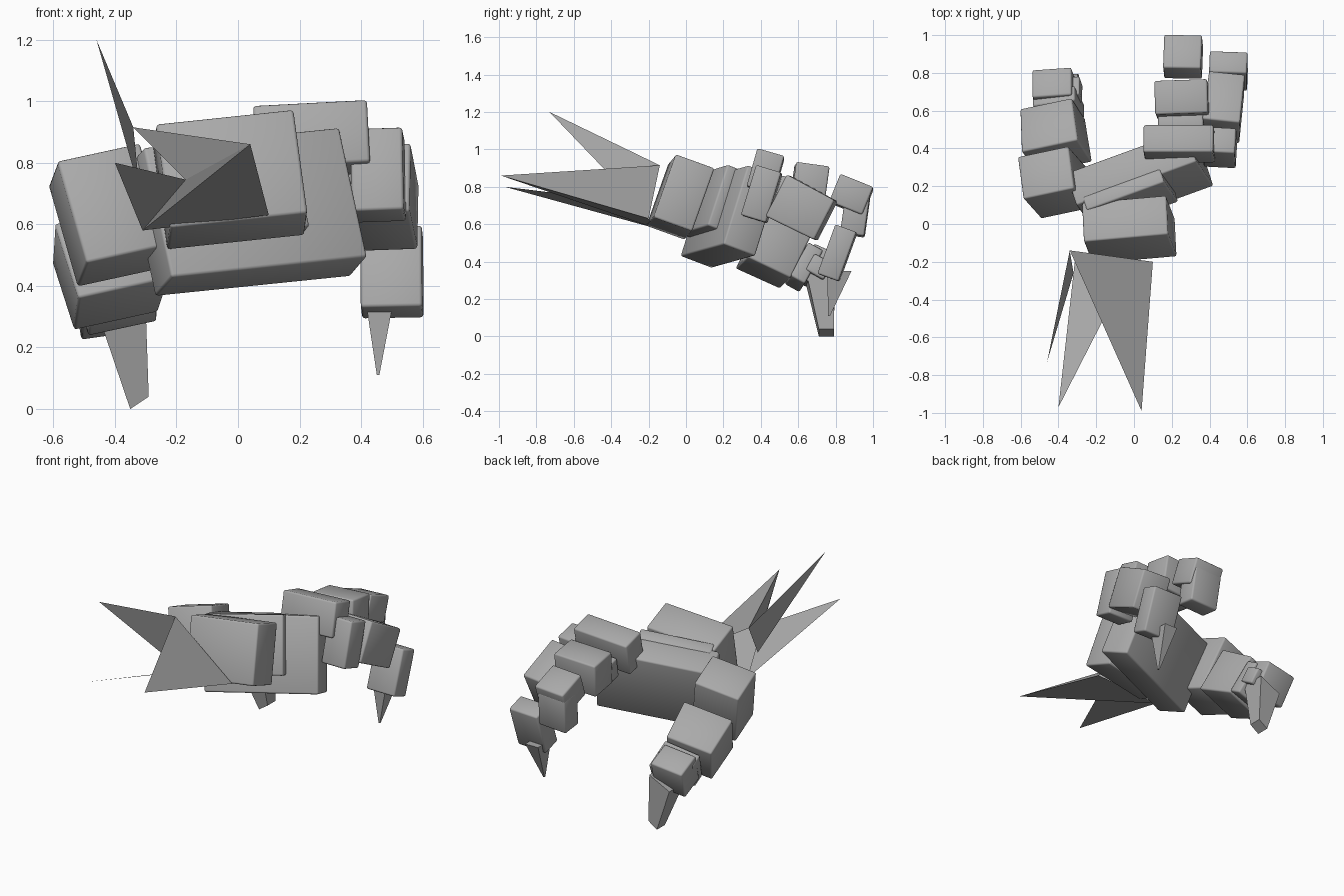
import bpy, bmesh, math
from mathutils import Vector, Euler

if "Cube" in bpy.data.objects:
    bpy.data.objects.remove(bpy.data.objects["Cube"])

grey = bpy.data.materials.new("mid grey")
grey.diffuse_color = (0.4, 0.4, 0.4, 1)
grey.use_nodes = True
grey.node_tree.nodes["Principled BSDF"].inputs["Base Color"].default_value = grey.diffuse_color


def finish(name, bm, smooth):
    if smooth:
        bmesh.ops.recalc_face_normals(bm, faces=bm.faces)
    me = bpy.data.meshes.new(name)
    bm.to_mesh(me)
    bm.free()
    me.materials.append(grey)
    ob = bpy.data.objects.new(name, me)
    bpy.context.collection.objects.link(ob)
    if smooth:
        bpy.ops.object.select_all(action='DESELECT')
        ob.select_set(True)
        bpy.context.view_layer.objects.active = ob
        bpy.ops.object.shade_smooth_by_angle(angle=math.radians(50))
    return ob


def block(name, centre, size, rot=(0, 0, 0), taper=1.0, bevel=0.01):
    """Armour block; taper scales the far (+y) end."""
    bm = bmesh.new()
    bmesh.ops.create_cube(bm, size=1)
    for v in bm.verts:
        k = taper if v.co.y > 0 else 1
        v.co = Vector((v.co.x * size[0] * k, v.co.y * size[1], v.co.z * size[2] * k))
    bmesh.ops.bevel(bm, geom=bm.edges[:], offset=bevel, segments=2,
                    profile=0.5, affect='EDGES')
    m = Euler([math.radians(a) for a in rot]).to_matrix()
    for v in bm.verts:
        v.co = m @ v.co + Vector(centre)
    return finish(name, bm, True)


def claw(name, base, tip, base_size, tip_size):
    """Four-sided tapering claw, cross-sections level in y."""
    bm = bmesh.new()
    rings = []
    for c, s in ((base, base_size), (tip, tip_size)):
        rings.append([bm.verts.new((c[0] + sx * s[0] / 2, c[1] + sy * s[1] / 2, c[2] + sx * s[2] / 2))
                      for sx, sy in ((-1, -1), (1, -1), (1, 1), (-1, 1))])
    bm.faces.new(rings[0])
    bm.faces.new(rings[1])
    for i in range(4):
        j = (i + 1) % 4
        bm.faces.new((rings[0][i], rings[0][j], rings[1][j], rings[1][i]))
    return finish(name, bm, True)


# wrist, cuff and palm
block("wrist", (-0.025, -0.03, 0.745), (0.45, 0.22, 0.36), (-20, -6, 5))
block("cuff", (-0.02, 0.13, 0.72), (0.44, 0.08, 0.35), (-21, -6, 20))
block("palm", (0.03, 0.235, 0.64), (0.68, 0.19, 0.45), (-20, -5.5, 20))

# thumb
block("thumb_root", (-0.42, 0.22, 0.63), (0.28, 0.24, 0.36), (-20, -12, 12))
block("thumb_middle", (-0.42, 0.47, 0.455), (0.31, 0.26, 0.28), (-28, -12, 12), 0.92)
block("thumb_joint", (-0.40, 0.63, 0.37), (0.23, 0.09, 0.21), (-30, -12, 8))
block("thumb_end", (-0.42, 0.71, 0.36), (0.21, 0.16, 0.20), (-25, -8, 4))
block("thumb_knuckle", (-0.31, 0.71, 0.37), (0.06, 0.11, 0.10), (-30, -8, 4))
claw("thumb_claw", (-0.37, 0.72, 0.30), (-0.32, 0.75, 0.02),
     (0.14, 0.15, 0.07), (0.06, 0.08, 0.04))

# upper finger
block("upper_finger_root", (0.24, 0.425, 0.875), (0.37, 0.15, 0.21), (-16, -3, 0))
block("upper_finger_joint", (0.25, 0.54, 0.78), (0.24, 0.10, 0.13), (-14, -3, 0))
block("upper_finger_middle", (0.255, 0.66, 0.81), (0.28, 0.18, 0.21), (-8, -3, 2))
block("upper_finger_end", (0.26, 0.885, 0.755), (0.20, 0.19, 0.16), (-22, -3, -1))
block("upper_finger_tip", (0.26, 0.905, 0.65), (0.19, 0.13, 0.22), (-8, -3, -1))

# outer finger
block("outer_finger_root", (0.455, 0.405, 0.76), (0.17, 0.14, 0.28), (-17, -2, -3))
block("outer_finger_middle", (0.475, 0.62, 0.685), (0.20, 0.29, 0.25), (-27, -2, -6), 0.95)
block("outer_finger_end", (0.50, 0.81, 0.445), (0.20, 0.12, 0.28), (-20, -1, -2))
claw("outer_finger_claw", (0.46, 0.82, 0.35), (0.455, 0.765, 0.11),
     (0.09, 0.13, 0.0), (0.008, 0.01, 0.0))

# torn spikes trailing from the wrist
pts = {
    "top": (-0.34, -0.14, 0.915), "low": (-0.31, -0.17, 0.58), "right": (0.10, -0.20, 0.63),
    "tip_up": (-0.46, -0.73, 1.20), "tip_left": (-0.40, -0.97, 0.80),
    "tip_right": (0.04, -0.99, 0.86), "notch": (-0.17, -0.52, 0.745),
    "inner": (-0.32, -0.26, 0.71),
}


def shard(name, *faces):
    bm = bmesh.new()
    vs = {}
    for f in faces:
        for k in f:
            if k not in vs:
                vs[k] = bm.verts.new(pts[k])
        bm.faces.new([vs[k] for k in f])
    return finish(name, bm, False)


shard("right_spike", ("top", "tip_right", "right"), ("low", "right", "tip_right"),
      ("top", "notch", "tip_right"), ("low", "tip_right", "notch"))
shard("left_spike", ("low", "notch", "tip_left"))
shard("upper_spike", ("top", "inner", "tip_up"))
